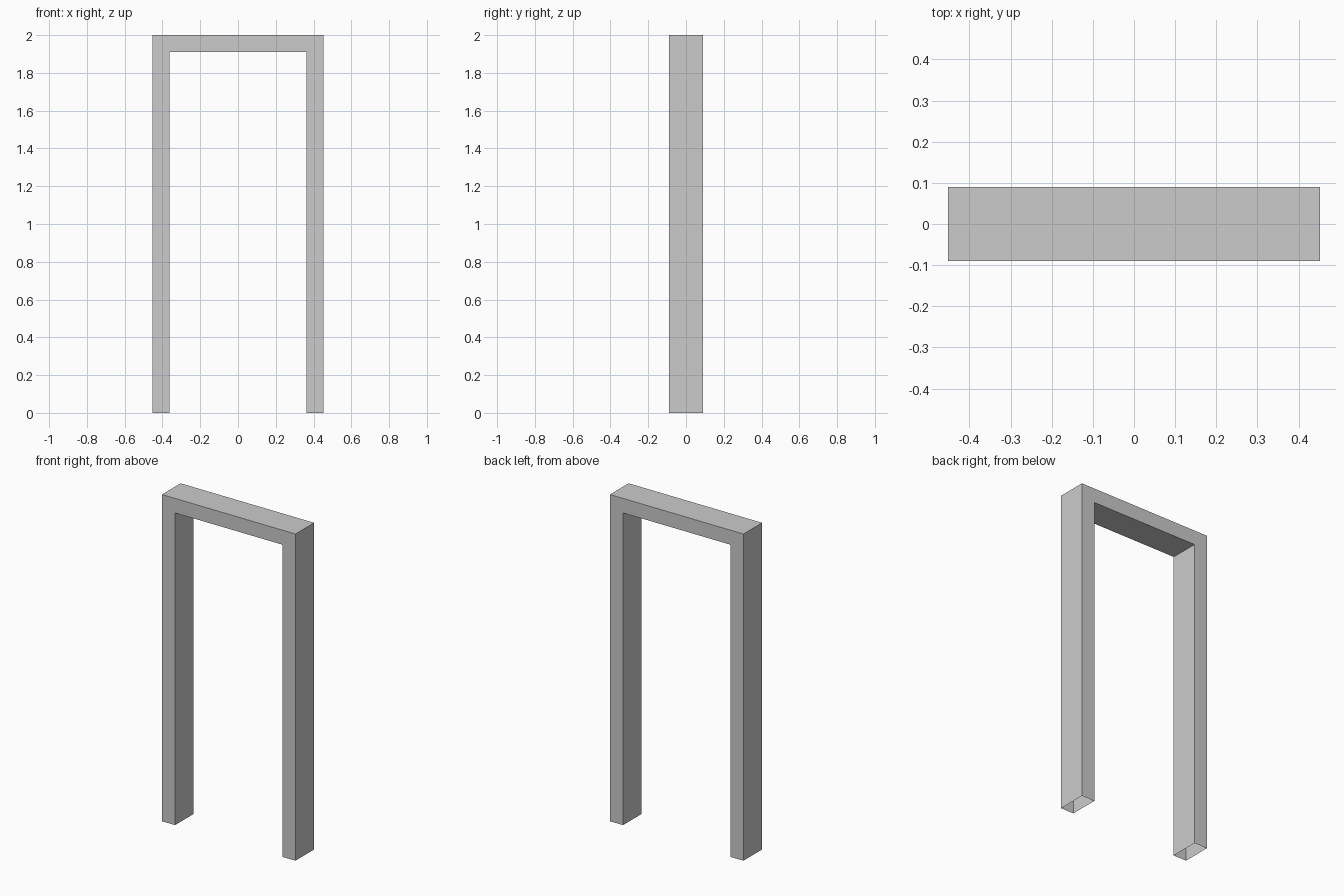
import bpy, bmesh

if "Cube" in bpy.data.objects:
    bpy.data.objects.remove(bpy.data.objects["Cube"])

W, H, T, D = 0.452, 2.0, 0.089, 0.09  # half width, height, bar thickness, half depth

# Outer and inner path points of the frame (x, z), mitred at the top corners
outer = [(-W, 0), (-W, H), (W, H), (W, 0)]
inner = [(-W + T, 0), (-W + T, H - T), (W - T, H - T), (W - T, 0)]

# Rectangular tube swept along the path, open at the feet
bm = bmesh.new()
rings = []
for (ox, oz), (ix, iz) in zip(outer, inner):
    ring = [(ox, -D, oz), (ix, -D, iz), (ix, D, iz), (ox, D, oz)]
    rings.append([bm.verts.new(co) for co in ring])
for a, b in zip(rings, rings[1:]):
    for i in range(4):
        j = (i + 1) % 4
        bm.faces.new((a[i], a[j], b[j], b[i]))
bmesh.ops.recalc_face_normals(bm, faces=bm.faces)

mesh = bpy.data.meshes.new("door_frame")
bm.to_mesh(mesh)
bm.free()
frame = bpy.data.objects.new("door_frame", mesh)
bpy.context.collection.objects.link(frame)
